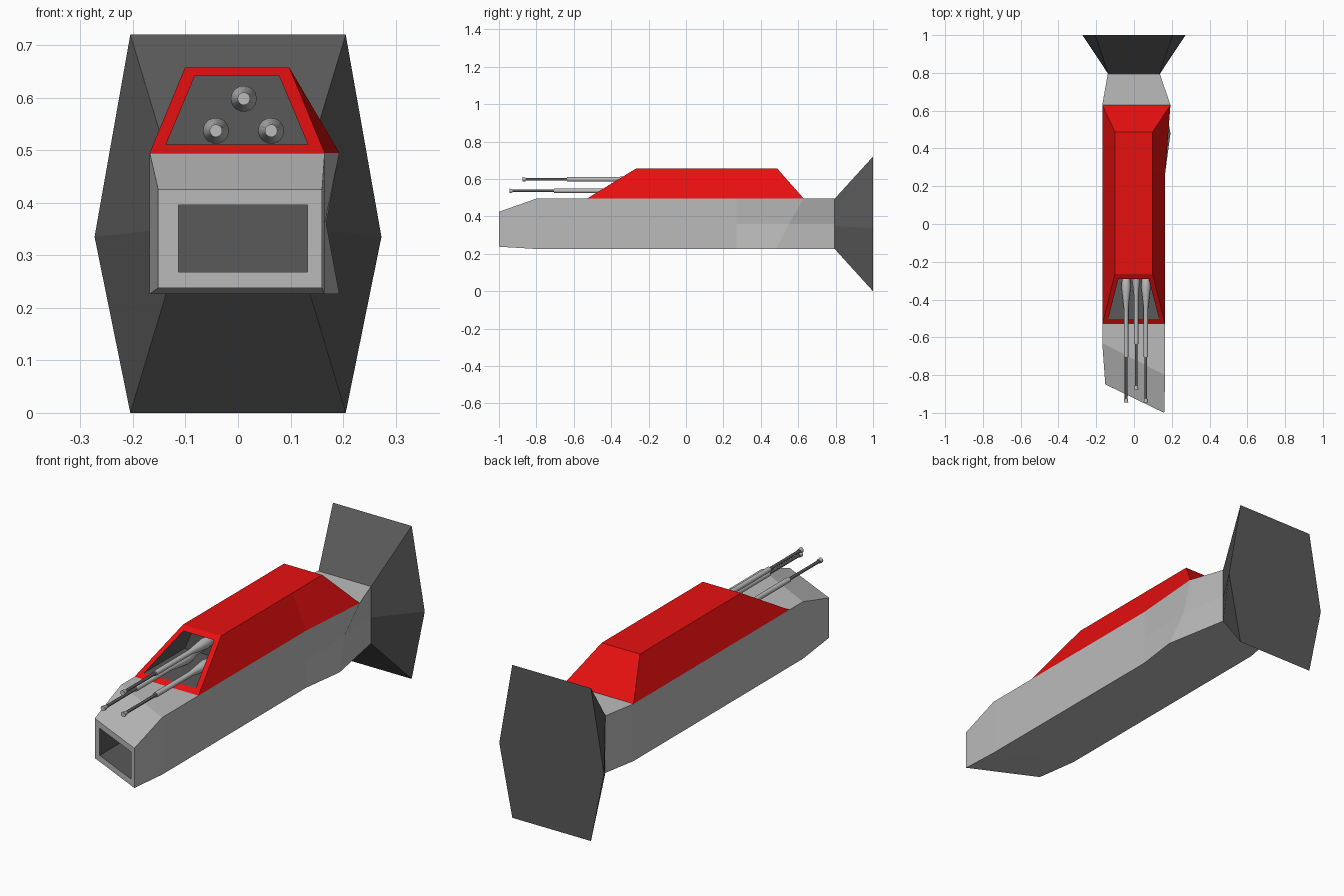
import bpy, bmesh
from math import sin, cos, tau

if "Cube" in bpy.data.objects:
    bpy.data.objects.remove(bpy.data.objects["Cube"])


def material(name, color):
    m = bpy.data.materials.new(name)
    m.diffuse_color = (*color, 1)
    m.use_nodes = True
    m.node_tree.nodes["Principled BSDF"].inputs["Base Color"].default_value = m.diffuse_color
    return m


GREY = material("light_grey", (0.5, 0.5, 0.5))
DARK = material("dark_grey", (0.1, 0.1, 0.1))
RED = material("red", (0.8, 0.005, 0.005))


def loft(name, rings, mats, dark_bands=(), dark_start=False, smooth=False):
    """Skin a closed solid through rings with equal point counts."""
    bm = bmesh.new()
    loops = [[bm.verts.new(p) for p in r] for r in rings]
    n = len(loops[0])
    bm.faces.new(loops[0]).material_index = int(dark_start)
    bm.faces.new(loops[-1])
    for b, (r, s) in enumerate(zip(loops, loops[1:])):
        for i in range(n):
            j = (i + 1) % n
            bm.faces.new((r[i], r[j], s[j], s[i])).material_index = int(b in dark_bands)
    bmesh.ops.recalc_face_normals(bm, faces=bm.faces)
    me = bpy.data.meshes.new(name)
    bm.to_mesh(me)
    bm.free()
    for m in mats:
        me.materials.append(m)
    ob = bpy.data.objects.new(name, me)
    bpy.context.collection.objects.link(ob)
    if smooth:
        bpy.ops.object.select_all(action='DESELECT')
        ob.select_set(True)
        bpy.context.view_layer.objects.active = ob
        bpy.ops.object.shade_smooth_by_angle(angle=0.6)
    return ob


def section(xl, yl, xr, yr, zb, zt):
    """Rectangular hull section, slanted in plan, with a middle point on the right."""
    return [(xl, yl, zb), (xr, yr, zb), (xr, yr, (zb + zt) / 2), (xr, yr, zt), (xl, yl, zt)]


# Hull: starts at the back of the nose intake, comes out and runs to the tail
lo, hi = 0.226, 0.495
loft("hull", [
    section(-0.113, -0.55, 0.132, -0.55, 0.268, 0.396),
    section(-0.113, -0.868, 0.132, -0.986, 0.268, 0.396),
    section(-0.152, -0.849, 0.16, -1.0, 0.238, 0.425),
    section(-0.168, -0.63, 0.165, -0.80, lo, hi),
    section(-0.168, 0.27, 0.165, 0.27, lo, hi),
    [(-0.168, 0.63, lo), (0.193, 0.48, lo), (0.168, 0.55, 0.36),
     (0.193, 0.63, hi), (-0.168, 0.63, hi)],
    section(-0.138, 0.80, 0.135, 0.80, lo, hi),
], [GREY, DARK], dark_bands=(0,), dark_start=True)


# Flared tail
def hexagon(y, x, xm, zb, zm, zt):
    return [(-x, y, zb), (x, y, zb), (xm, y, zm), (x, y, zt), (-x, y, zt), (-xm, y, zm)]


loft("tail_flare", [hexagon(0.795, 0.137, 0.137, lo, 0.35, hi),
                    hexagon(1.0, 0.205, 0.273, 0.0, 0.335, 0.72)], [DARK])


# Red upper housing with a recessed gun bay in its sloped front
def trapezoid(xl, xr, yb, zb, tl, tr, yt, zt):
    return [(xl, yb, zb), (xr, yb, zb), (tr, yt, zt), (tl, yt, zt)]


top = 0.657
loft("upper_housing", [
    trapezoid(-0.137, 0.133, -0.2, 0.511, -0.082, 0.078, -0.2, 0.642),
    trapezoid(-0.137, 0.133, -0.504, 0.511, -0.082, 0.078, -0.29, 0.642),
    trapezoid(-0.168, 0.165, -0.53, hi, -0.101, 0.098, -0.265, top),
    trapezoid(-0.168, 0.165, 0.27, hi, -0.101, 0.098, 0.27, top),
    trapezoid(-0.168, 0.193, 0.63, hi, -0.101, 0.098, 0.487, top),
], [RED, DARK], dark_bands=(0,), dark_start=True)

# Guns: stepped barrels with a bulb at the root (distance from tip, radius)
profile = [(0, 0.008), (0, 0.012), (0.018, 0.010), (0.018, 0.007), (0.24, 0.007),
           (0.24, 0.012), (0.50, 0.012), (0.56, 0.019), (0.61, 0.025),
           (0.65, 0.022), (0.68, 0.012), (0.76, 0.010)]
for name, x, y, z in (("left_gun", -0.042, -0.945, 0.537),
                      ("right_gun", 0.063, -0.945, 0.537),
                      ("upper_gun", 0.011, -0.875, 0.598)):
    loft(name, [[(x + r * cos(tau * i / 14), y + d, z + r * sin(tau * i / 14))
                 for i in range(14)] for d, r in profile],
         [GREY, DARK], dark_bands=(3,), smooth=True)
